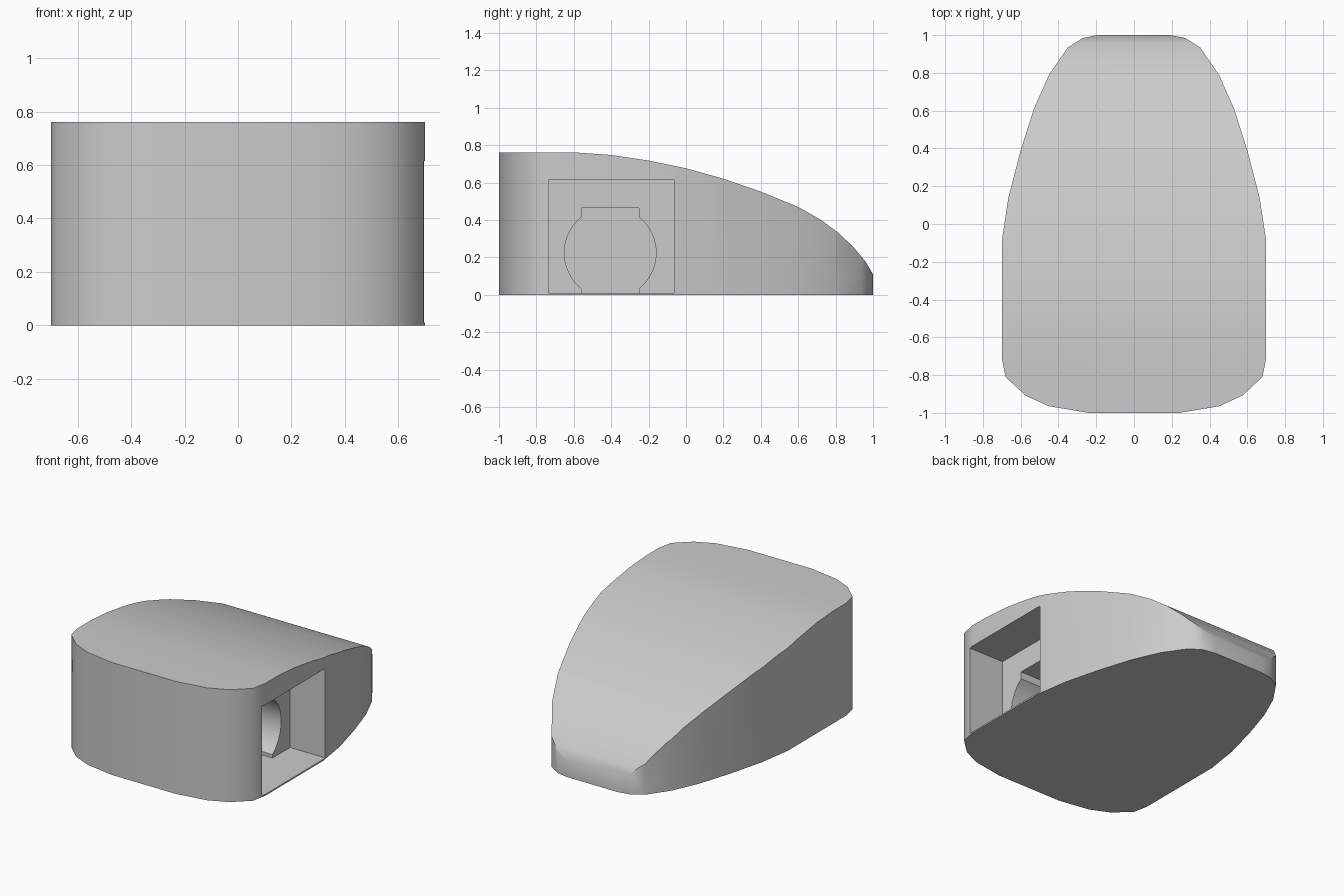
import bpy, bmesh, math
from mathutils import Vector

if "Cube" in bpy.data.objects:
    bpy.data.objects.remove(bpy.data.objects["Cube"], do_unlink=True)

grey = bpy.data.materials.new("plain grey")
grey.use_nodes = True
grey.diffuse_color = (0.6, 0.6, 0.6, 1)
grey.node_tree.nodes["Principled BSDF"].inputs["Base Color"].default_value = (0.6, 0.6, 0.6, 1)


def prism(name, points, offset):
    """Extrude a closed loop of 3D points along an offset."""
    bm = bmesh.new()
    face = bm.faces.new([bm.verts.new(p) for p in points])
    new = bmesh.ops.extrude_face_region(bm, geom=[face])["geom"]
    bmesh.ops.translate(bm, vec=Vector(offset),
                        verts=[v for v in new if isinstance(v, bmesh.types.BMVert)])
    bmesh.ops.recalc_face_normals(bm, faces=bm.faces)
    mesh = bpy.data.meshes.new(name)
    bm.to_mesh(mesh)
    bm.free()
    mesh.materials.append(grey)
    obj = bpy.data.objects.new(name, mesh)
    bpy.context.collection.objects.link(obj)
    return obj


def combine(target, tool, operation):
    """Apply a boolean and discard its tool."""
    mod = target.modifiers.new("cut", "BOOLEAN")
    mod.operation, mod.object, mod.solver = operation, tool, "EXACT"
    bpy.context.view_layer.objects.active = target
    bpy.ops.object.modifier_apply(modifier=mod.name)
    bpy.data.objects.remove(tool, do_unlink=True)


# Body: symmetric plan outline, pulled up
half = [(.24, -1), (.45, -.965), (.575, -.908), (.68, -.81), (.7, -.71), (.7, -.09),
        (.665, .14), (.6, .39), (.53, .61), (.45, .79), (.35, .935), (.27, .985), (.19, 1)]
outline = half + [(-x, y) for x, y in reversed(half)]
body = prism("body", [(x, y, 0) for x, y in outline], (0, 0, 1))

# Sloping top: side profile swept across the width
crest = [(-1.2, .76), (-.57, .76), (-.4, .748), (-.2, .718), (0, .677), (.2, .621), (.4, .552),
         (.6, .47), (.72, .402), (.82, .328), (.9, .25), (.96, .178), (1, .11), (1.1, -.1)]
profile = crest + [(1.1, -.2), (-1.2, -.2)]
combine(body, prism("top_profile", [(-1, y, z) for y, z in profile], (2, 0, 0)), "INTERSECT")

# Side pocket: square recess
square = [(-.735, .01), (-.065, .01), (-.065, .615), (-.735, .615)]
combine(body, prism("pocket", [(.435, y, z) for y, z in square], (.5, 0, 0)), "DIFFERENCE")

# Deeper recess: a round hole with square tabs above and below
cy, cz, r, w = -.405, .225, .245, .153
lean = math.acos(w / r)
arc = [-lean + 2 * lean * i / 20 for i in range(21)]
right = [(w, .01 - cz)] + [(r * math.cos(a), r * math.sin(a)) for a in arc] + [(w, .465 - cz)]
keyhole = right + [(-y, z) for y, z in reversed(right)]
combine(body, prism("keyhole", [(.08, cy + y, cz + z) for y, z in keyhole], (.5, 0, 0)), "DIFFERENCE")

# Soft curves, crisp rims
bpy.ops.object.select_all(action="DESELECT")
body.select_set(True)
bpy.context.view_layer.objects.active = body
bpy.ops.object.shade_smooth_by_angle(angle=math.radians(38))
